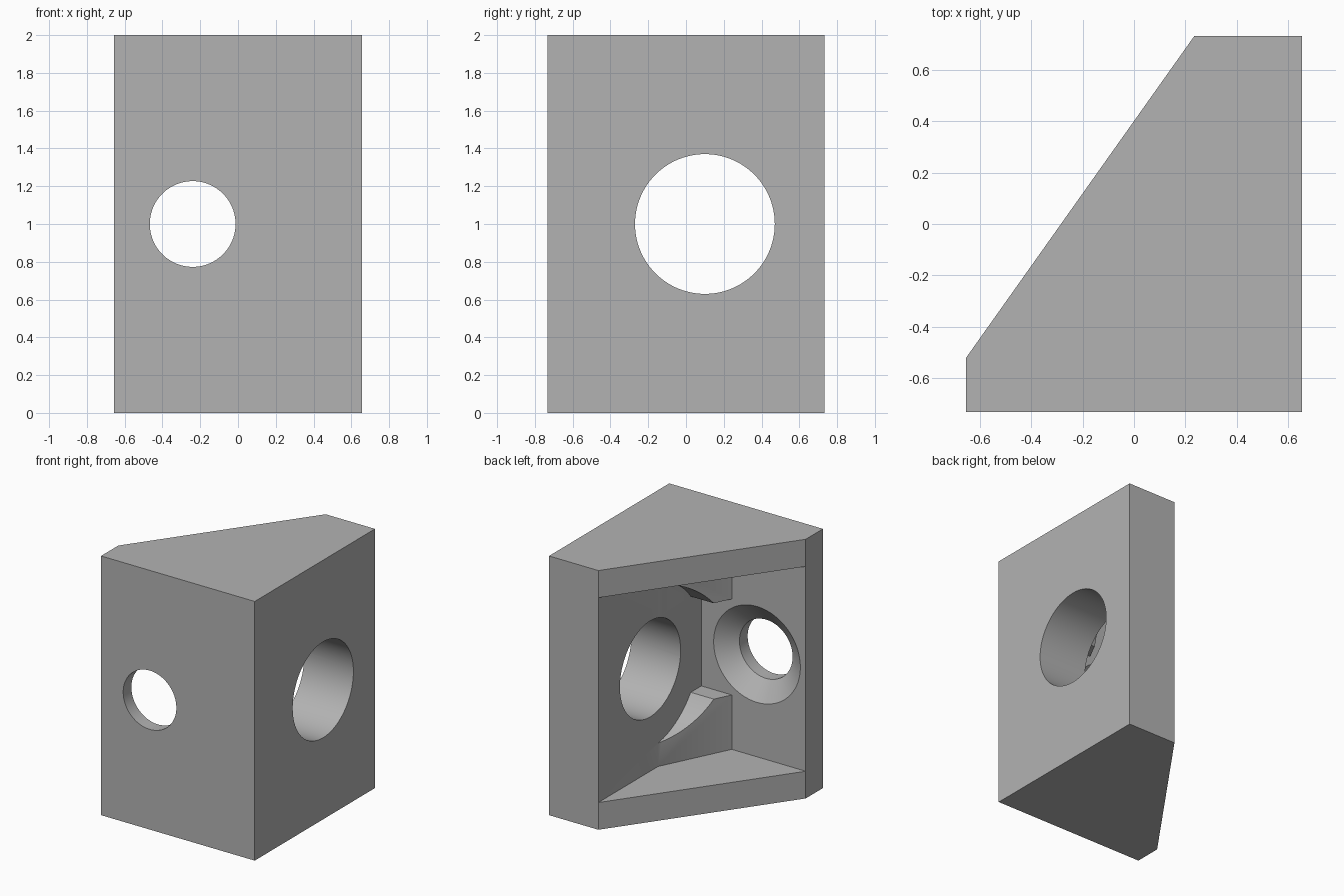
import bpy, bmesh, math
from mathutils import Matrix

default = bpy.data.objects.get("Cube")
if default:
    bpy.data.objects.remove(default, do_unlink=True)

# Main dimensions
X, Y, H = 0.656, 0.733, 2.0        # half width, half depth, height
WALL_X, WALL_Y = 0.235, -0.523     # inner faces of the side and front walls
PLATE = 0.21                       # thickness of top and bottom plates
MID = H / 2
BIG_R, SMALL_R, BORE_R = 0.37, 0.227, 0.617
BIG_Y, SMALL_X = 0.1, -0.24        # hole positions


def make_object(name, bm):
    bmesh.ops.recalc_face_normals(bm, faces=bm.faces)
    mesh = bpy.data.meshes.new(name)
    bm.to_mesh(mesh)
    bm.free()
    obj = bpy.data.objects.new(name, mesh)
    bpy.context.collection.objects.link(obj)
    return obj


def prism(name, outline, z0, z1):
    """Upright prism from a plan outline."""
    bm = bmesh.new()
    face = bm.faces.new([bm.verts.new((x, y, z0)) for x, y in outline])
    top = bmesh.ops.extrude_face_region(bm, geom=[face])["geom"]
    verts = [v for v in top if isinstance(v, bmesh.types.BMVert)]
    bmesh.ops.translate(bm, verts=verts, vec=(0, 0, z1 - z0))
    return make_object(name, bm)


def turned(name, profile, matrix, sides=96):
    """Solid of revolution from (distance along axis, radius) pairs."""
    bm = bmesh.new()
    rings = []
    for d, r in profile:
        angles = [2 * math.pi * i / sides for i in range(sides)]
        rings.append([bm.verts.new((r * math.cos(a), r * math.sin(a), d)) for a in angles])
    for a, b in zip(rings, rings[1:]):
        for i in range(sides):
            j = (i + 1) % sides
            bm.faces.new((a[i], a[j], b[j], b[i]))
    bm.faces.new(rings[0])
    bm.faces.new(rings[-1])
    bm.transform(matrix)
    return make_object(name, bm)


# Block with a slanted back
block = prism("corner_bracket", [(-X, -Y), (X, -Y), (X, Y), (WALL_X, Y), (-X, WALL_Y)], 0, H)

# Pocket open to the slanted side, leaving a rib in the inner corner
pocket = prism("pocket_cutter", [(WALL_X, 0.005), (WALL_X, 1), (-1, 1), (-1, WALL_Y),
                                 (-0.025, WALL_Y)], PLATE, H - PLATE)

# Tool slot through the rib, in line with the small hole
slot = prism("slot_cutter", [(SMALL_X, WALL_Y), (WALL_X, WALL_Y), (WALL_X, 0.1), (SMALL_X, 0.1)],
             MID - BIG_R, MID + BIG_R)

# Round clearance and through hole along x
along_x = Matrix.Translation((0, BIG_Y, MID)) @ Matrix.Rotation(math.pi / 2, 4, 'Y')
bore = turned("bore_cutter", [(-0.5, BORE_R), (WALL_X, BORE_R)], along_x)
big_hole = turned("side_hole_cutter", [(0.1, BIG_R), (1, BIG_R)], along_x)

# Countersunk hole along y
along_y = Matrix.Translation((SMALL_X, 0, MID)) @ Matrix.Rotation(-math.pi / 2, 4, 'X')
small_hole = turned("front_hole_cutter", [(-1, SMALL_R), (-0.633, SMALL_R),
                                          (WALL_Y, BIG_R), (-0.45, BIG_R)], along_y)

cutters = [pocket, slot, bore, big_hole, small_hole]
for cutter in cutters:
    cutter.hide_render = True
    mod = block.modifiers.new(cutter.name, 'BOOLEAN')
    mod.operation = 'DIFFERENCE'
    mod.solver = 'EXACT'
    mod.object = cutter

# Apply the cuts and remove the cutters
bpy.context.view_layer.update()
cut_mesh = bpy.data.meshes.new_from_object(block.evaluated_get(bpy.context.evaluated_depsgraph_get()))
block.modifiers.clear()
block.data = cut_mesh
for cutter in cutters:
    bpy.data.objects.remove(cutter, do_unlink=True)

# Plain grey finish
grey = bpy.data.materials.new("plain_grey")
grey.use_nodes = True
colour = (0.45, 0.45, 0.45, 1)
grey.diffuse_color = colour
grey.node_tree.nodes["Principled BSDF"].inputs["Base Color"].default_value = colour
block.data.materials.clear()
block.data.materials.append(grey)

bpy.ops.object.select_all(action='DESELECT')
block.select_set(True)
bpy.context.view_layer.objects.active = block
bpy.ops.object.shade_smooth_by_angle(angle=math.radians(30))
